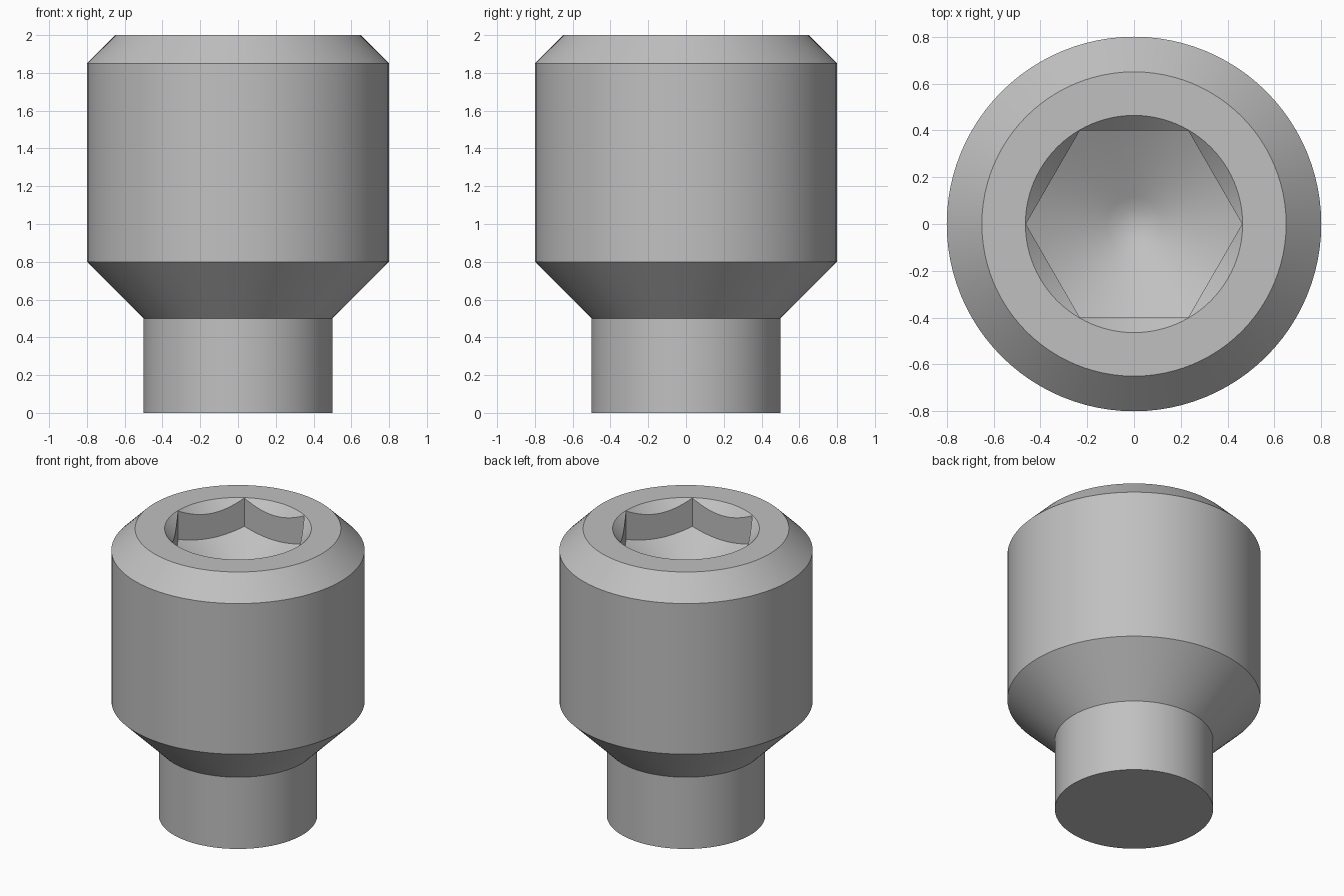
import bpy, bmesh, math

SEGMENTS = 96
TOP, HEX_RADIUS = 2.0, 0.462

cube = bpy.data.objects.get("Cube")
if cube:
    bpy.data.objects.remove(cube, do_unlink=True)

steel = bpy.data.materials.new("grey steel")
steel.use_nodes = True
GREY = (0.53, 0.53, 0.53, 1)
steel.diffuse_color = GREY
steel.node_tree.nodes["Principled BSDF"].inputs["Base Color"].default_value = GREY


def lathe(name, profile, sides=SEGMENTS):
    """Closed solid of revolution from (radius, z) points, bottom to top."""
    bm = bmesh.new()
    rings = []
    for r, z in profile:
        rings.append([bm.verts.new((r * math.cos(2 * math.pi * i / sides),
                                    r * math.sin(2 * math.pi * i / sides), z))
                      for i in range(sides)])
    for low, high in zip(rings, rings[1:]):
        for i in range(sides):
            j = (i + 1) % sides
            bm.faces.new((low[i], low[j], high[j], high[i]))
    bm.faces.new(rings[0][::-1])
    bm.faces.new(rings[-1])
    mesh = bpy.data.meshes.new(name)
    bm.to_mesh(mesh)
    bm.free()
    mesh.materials.append(steel)
    obj = bpy.data.objects.new(name, mesh)
    bpy.context.collection.objects.link(obj)
    return obj


def combine(target, cutter, operation):
    """Apply a boolean and discard the cutter."""
    cutter.hide_render = True
    mod = target.modifiers.new("cut", 'BOOLEAN')
    mod.operation, mod.object, mod.solver = operation, cutter, 'EXACT'
    bpy.context.view_layer.objects.active = target
    bpy.ops.object.modifier_apply(modifier=mod.name)
    bpy.data.objects.remove(cutter, do_unlink=True)


# Body: dog point, lower taper, shank and top chamfer
body = lathe("screw_body", [(0.5, 0), (0.5, 0.5), (0.8, 0.8),
                            (0.8, 1.85), (0.65, TOP)])

# Hexagonal socket with a rounded drill-point floor
socket = lathe("socket_cutter", [(HEX_RADIUS, 1.3), (HEX_RADIUS, 2.2)], 6)
slope = math.tan(math.radians(30))
drill = lathe("drill_cutter", [(0.02, 1.57), (0.06, 1.577), (0.115, 1.6),
                               (0.6, 1.6 + 0.485 * slope), (0.6, 2.1)])
combine(socket, drill, 'INTERSECT')
combine(body, socket, 'DIFFERENCE')

# Countersink around the socket mouth
countersink = lathe("countersink_cutter", [(0.164, 1.7), (0.564, 2.1)])
combine(body, countersink, 'DIFFERENCE')

# Smooth round surfaces, crisp edges
bpy.ops.object.select_all(action='DESELECT')
body.select_set(True)
bpy.context.view_layer.objects.active = body
bpy.ops.object.shade_smooth_by_angle(angle=math.radians(35))
